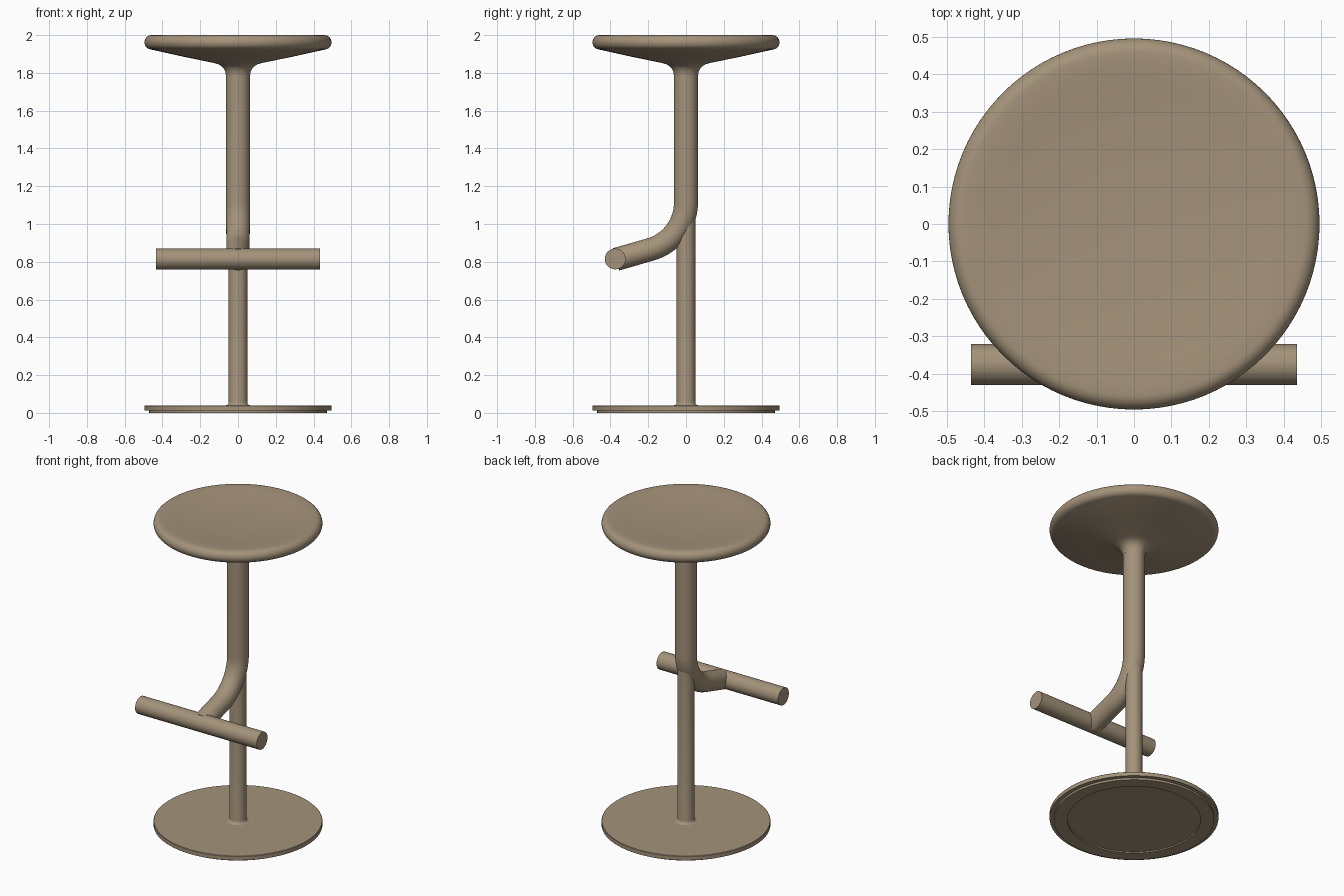
import bpy, bmesh, math
from mathutils import Vector

if "Cube" in bpy.data.objects:
    bpy.data.objects.remove(bpy.data.objects["Cube"])

mat = bpy.data.materials.new("warm taupe")
mat.diffuse_color = (0.37, 0.29, 0.195, 1)
mat.use_nodes = True
mat.node_tree.nodes["Principled BSDF"].inputs["Base Color"].default_value = mat.diffuse_color


def finish(name, bm, angle=35):
    bmesh.ops.recalc_face_normals(bm, faces=bm.faces)
    me = bpy.data.meshes.new(name)
    bm.to_mesh(me)
    bm.free()
    me.materials.append(mat)
    ob = bpy.data.objects.new(name, me)
    bpy.context.collection.objects.link(ob)
    bpy.ops.object.select_all(action='DESELECT')
    ob.select_set(True)
    bpy.context.view_layer.objects.active = ob
    bpy.ops.object.shade_smooth_by_angle(angle=math.radians(angle))
    return ob


def loft(name, rings, closed=True):
    """Bridge rings of points, capping both ends."""
    bm = bmesh.new()
    vs = [[bm.verts.new(p) for p in ring] for ring in rings]
    n = len(vs[0])
    for a, b in zip(vs, vs[1:]):
        for i in range(n):
            j = (i + 1) % n
            bm.faces.new((a[i], a[j], b[j], b[i]))
    bm.faces.new(vs[0])
    bm.faces.new(vs[-1])
    return finish(name, bm)


def lathe(name, profile, n=96):
    return loft(name, [[(r * math.cos(2 * math.pi * i / n), r * math.sin(2 * math.pi * i / n), z)
                        for i in range(n)] for r, z in profile])


def arc(cx, cz, r, a0, a1, n):
    return [(cx + r * math.cos(math.radians(a0 + (a1 - a0) * i / n)),
             cz + r * math.sin(math.radians(a0 + (a1 - a0) * i / n))) for i in range(n + 1)]


# seat: shallow dished top, rounded rim, conical underside, fillet into the stem
seat = [(0.01, 1.978), (0.15, 1.98), (0.28, 1.986), (0.37, 1.994), (0.42, 1.999)]
seat += arc(0.457, 1.962, 0.038, 90, -79, 14)
seat += [(0.3, 1.888), (0.13, 1.853)]
seat += [(0.105, 1.846), (0.088, 1.836), (0.075, 1.822), (0.067, 1.805), (0.064, 1.785)]
lathe("seat", seat)

# upper tube: straight, then bending forward to the footrest
R, z0, turn = 0.26, 1.115, 74
path = [(0, 1.79)] + arc(-R, z0, R, 0, -turn, 20)
d = (-math.sin(math.radians(turn)), -math.cos(math.radians(turn)))
path.append((path[-1][0] + d[0] * 0.19, path[-1][1] + d[1] * 0.19))
rings = []
for k, (y, z) in enumerate(path):
    ang = math.radians(turn) * min(max(k - 1, 0), 20) / 20
    side = Vector((0, math.cos(ang), -math.sin(ang)))  # across the tube
    rad = 0.064 - 0.003 * min(k, 20) / 20
    rings.append([Vector((0, y, z)) + rad * (math.cos(t) * Vector((1, 0, 0)) + math.sin(t) * side)
                  for t in (2 * math.pi * i / 48 for i in range(48))])
loft("bent_upper_tube", rings)

# footrest bar
loft("footrest_bar", [[(x, -0.375 + 0.055 * math.cos(2 * math.pi * i / 48),
                        0.815 + 0.055 * math.sin(2 * math.pi * i / 48)) for i in range(48)]
                      for x in (-0.435, 0.435)])

# lower column with a small fillet at the base
lathe("lower_column", [(0.064, 0.035), (0.064, 0.04), (0.056, 0.043), (0.051, 0.049),
                       (0.049, 0.058), (0.049, 1.10)], 48)

# base plate with a recessed foot ring underneath
lathe("base_plate", [(0.05, 0.008), (0.39, 0.008), (0.39, 0.0), (0.47, 0.0), (0.47, 0.013),
                     (0.495, 0.013), (0.495, 0.037), (0.492, 0.04), (0.05, 0.04)])
